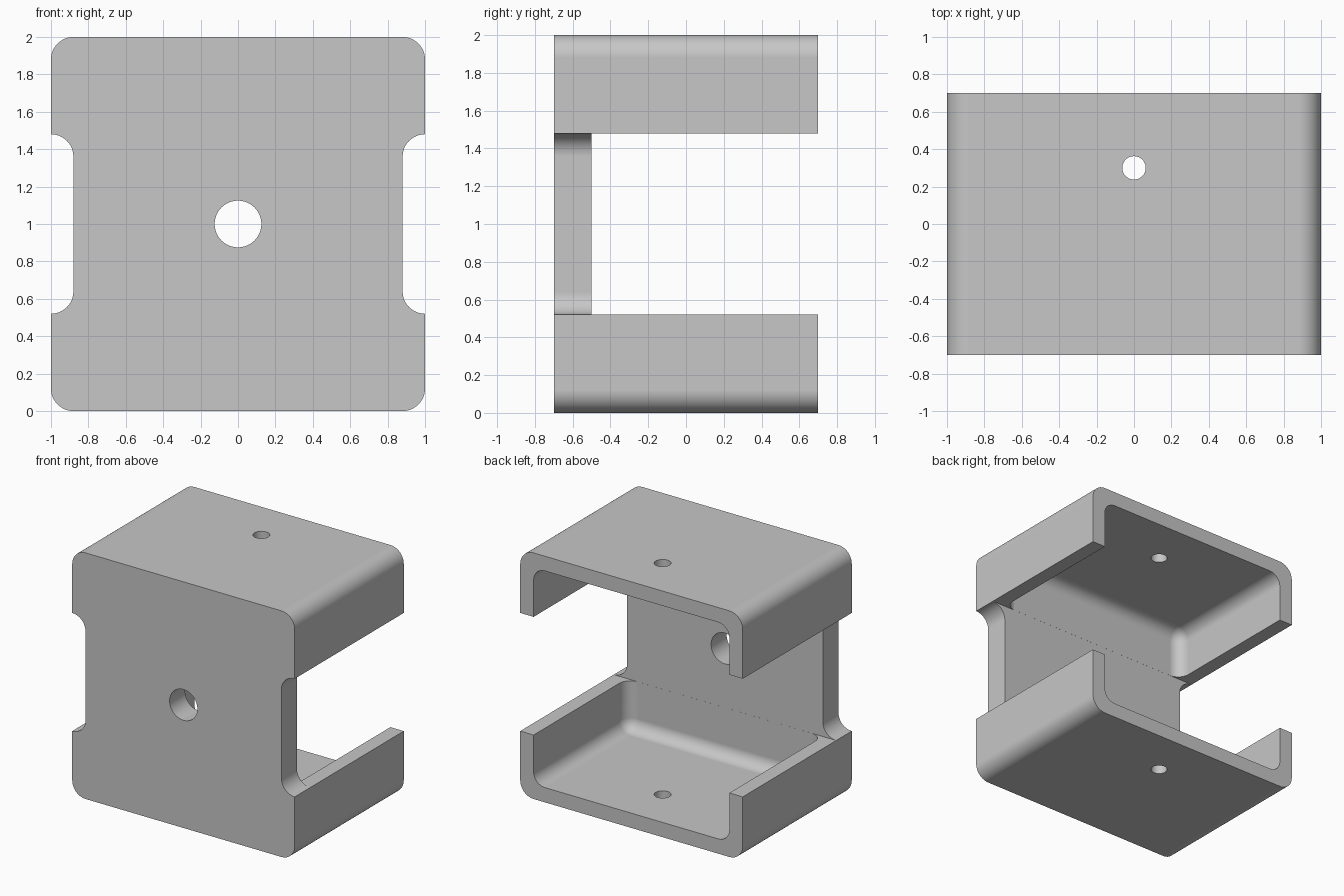
import bpy, bmesh
from math import radians, sin, cos
from mathutils import Matrix, Vector

cube = bpy.data.objects.get("Cube")
if cube:
    bpy.data.objects.remove(cube, do_unlink=True)

WALL, FILLET, STEPS = 0.12, 0.1, 12
LOW, HIGH = 0.52, 1.48          # side opening limits
WEB_BACK = -0.5                 # rear of the front plate


def arc(cx, cz, r, start, end):
    angles = [radians(start + (end - start) * i / STEPS) for i in range(STEPS + 1)]
    return [(cx + r * cos(a), cz + r * sin(a)) for a in angles]


def make_object(name, bm):
    bmesh.ops.recalc_face_normals(bm, faces=bm.faces)
    mesh = bpy.data.meshes.new(name)
    bm.to_mesh(mesh)
    bm.free()
    obj = bpy.data.objects.new(name, mesh)
    bpy.context.collection.objects.link(obj)
    return obj


def box(name, lo, hi, fillet=0):
    bm = bmesh.new()
    lo, hi = Vector(lo), Vector(hi)
    bmesh.ops.create_cube(bm, size=1, matrix=Matrix.Translation((lo + hi) / 2)
                          @ Matrix.Diagonal((*(hi - lo), 1)))
    if fillet:
        bmesh.ops.bevel(bm, geom=bm.edges[:], offset=fillet, segments=8,
                        profile=0.5, affect='EDGES')
    return make_object(name, bm)


def cylinder(name, radius, depth, matrix):
    bm = bmesh.new()
    bmesh.ops.create_cone(bm, cap_ends=True, segments=48, radius1=radius,
                          radius2=radius, depth=depth, matrix=matrix)
    return make_object(name, bm)


# Housing block: rounded square outline with a notch in each side
side = (arc(1 - WALL, WALL, WALL, -90, 0) + arc(1, LOW + WALL, WALL, 270, 180)
        + arc(1, HIGH - WALL, WALL, 180, 90) + arc(1 - WALL, 2 - WALL, WALL, 0, 90))
outline = side + [(-x, z) for x, z in reversed(side)]
bm = bmesh.new()
face = bm.faces.new([bm.verts.new((x, -0.7, z)) for x, z in outline])
extruded = bmesh.ops.extrude_face_region(bm, geom=[face])
bmesh.ops.translate(bm, vec=(0, 1.4, 0),
                    verts=[v for v in extruded["geom"] if isinstance(v, bmesh.types.BMVert)])
housing = make_object("bracket_housing", bm)

# Cutters: filleted cavity open at the back, side opening, and drilled holes
inner = 1 - WALL
cutters = [
    box("cavity_cutter", (-inner, WEB_BACK + 0.0005, WALL), (inner, 1.5, 2 - WALL), FILLET),
    box("opening_cutter", (-1.5, WEB_BACK, LOW), (1.5, 1.6, HIGH)),
    cylinder("front_hole_cutter", 0.125, 1,
             Matrix.Translation((0, -0.6, 1)) @ Matrix.Rotation(radians(90), 4, 'X')),
    cylinder("vertical_hole_cutter", 0.0625, 3, Matrix.Translation((0, 0.3, 1))),
]
bpy.ops.object.select_all(action='DESELECT')
bpy.context.view_layer.objects.active = housing
housing.select_set(True)
for cutter in cutters:
    cutter.hide_render = True
    mod = housing.modifiers.new(cutter.name, 'BOOLEAN')
    mod.operation, mod.solver, mod.object = 'DIFFERENCE', 'EXACT', cutter
    bpy.ops.object.modifier_apply(modifier=mod.name)
    bpy.data.objects.remove(cutter, do_unlink=True)

# Smooth fillets with clean flat faces
bpy.ops.object.shade_smooth_by_angle(angle=radians(30))
weighted = housing.modifiers.new("weighted_normals", 'WEIGHTED_NORMAL')
weighted.keep_sharp = True
weighted.weight = 100

# Plain grey material
grey = bpy.data.materials.new("plain_grey")
grey.use_nodes = True
colour = (0.57, 0.57, 0.57, 1)
grey.diffuse_color = colour
grey.node_tree.nodes["Principled BSDF"].inputs["Base Color"].default_value = colour
housing.data.materials.clear()
housing.data.materials.append(grey)
